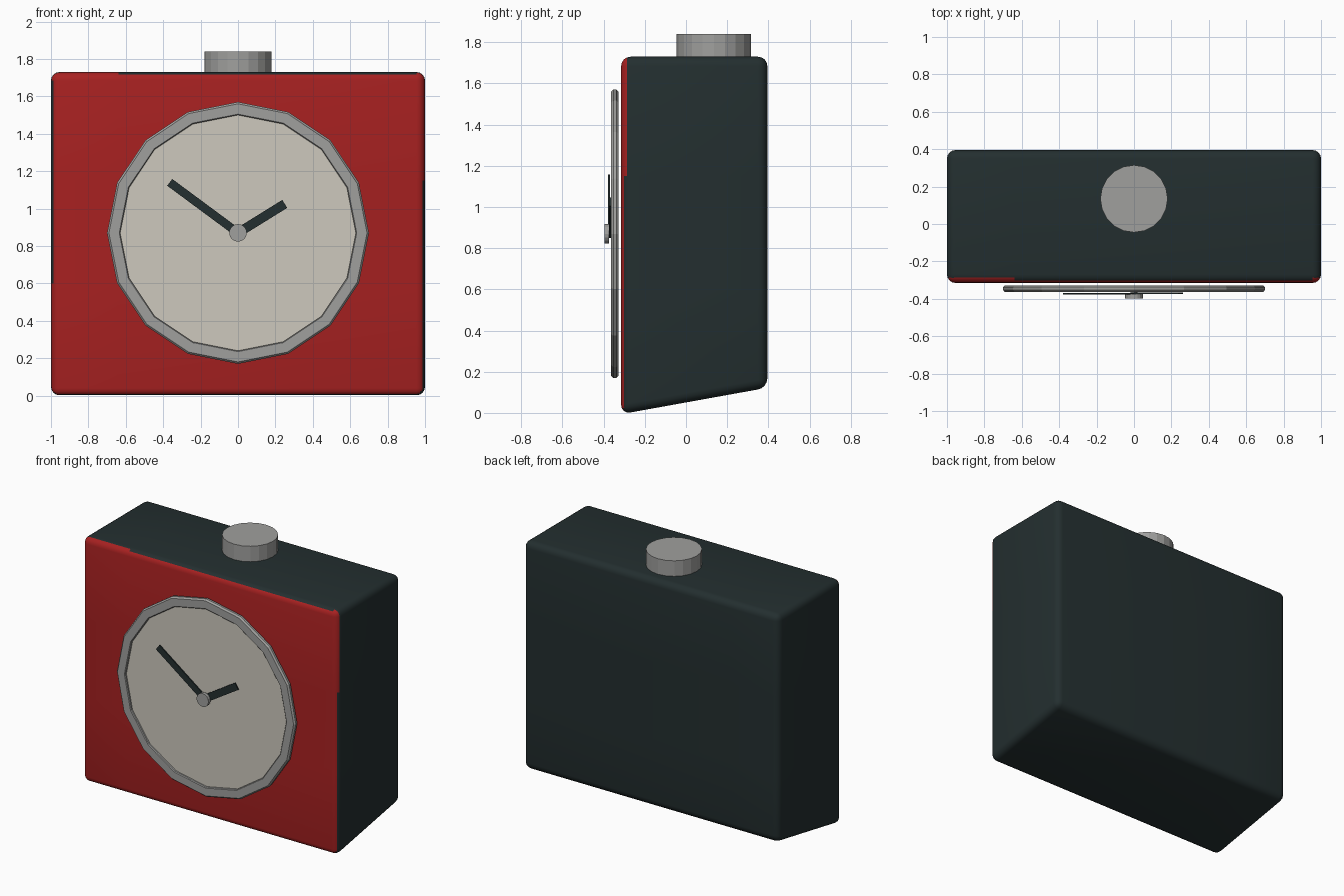
import bpy, bmesh, math
from mathutils import Vector, Matrix

if "Cube" in bpy.data.objects:
    bpy.data.objects.remove(bpy.data.objects["Cube"])


def material(name, rgb):
    m = bpy.data.materials.new(name)
    m.diffuse_color = (*rgb, 1)
    m.use_nodes = True
    m.node_tree.nodes["Principled BSDF"].inputs["Base Color"].default_value = m.diffuse_color
    return m


DARK = material("dark_slate", (0.017, 0.028, 0.029))
RED = material("red", (0.39, 0.015, 0.015))
GREY = material("metal_grey", (0.35, 0.35, 0.34))
CREAM = material("cream", (0.61, 0.58, 0.51))
CENTRE_Z = 0.87


def finish(name, bm, *mats, smooth=None):
    bmesh.ops.recalc_face_normals(bm, faces=bm.faces[:])
    me = bpy.data.meshes.new(name)
    bm.to_mesh(me)
    bm.free()
    for m in mats:
        me.materials.append(m)
    ob = bpy.data.objects.new(name, me)
    bpy.context.scene.collection.objects.link(ob)
    if smooth:
        bpy.ops.object.select_all(action='DESELECT')
        bpy.context.view_layer.objects.active = ob
        ob.select_set(True)
        bpy.ops.object.shade_smooth_by_angle(angle=math.radians(smooth))
    return ob


# Case: box with a sloping underside and rounded edges
bm = bmesh.new()
bmesh.ops.create_cube(bm, size=1)
for v in bm.verts:
    back, top = v.co.y > 0, v.co.z > 0
    v.co = (math.copysign(1, v.co.x), 0.395 if back else -0.315,
            1.73 if top else (0.122 if back else -0.006))
bmesh.ops.bevel(bm, geom=bm.edges[:], offset=0.045, segments=4,
                profile=0.5, affect='EDGES')
# Cuts where the red paint wraps further round the edge
for co, no in (((-0.64, 0, 0), (1, 0, 0)), ((0, 0, 1.15), (0, 0, 1)),
               ((0, 0, 0.6), (0, 0, 1))):
    bmesh.ops.bisect_plane(bm, geom=bm.verts[:] + bm.edges[:] + bm.faces[:],
                           plane_co=co, plane_no=no)
bmesh.ops.recalc_face_normals(bm, faces=bm.faces[:])
for f in bm.faces:
    c = f.calc_center_median()
    wrap = ((c.x < -0.64 and c.z > 1.69) or (c.x > 0.96 and c.z > 1.15)
            or (c.x < -0.96 and c.z < 0.6))
    f.material_index = int(f.normal.y < (-0.4 if wrap else -0.75))
finish("clock_case", bm, DARK, RED, smooth=40)


def cylinder(name, radius, depth, sides, matrix, mat, smooth=None):
    bm = bmesh.new()
    bmesh.ops.create_cone(bm, cap_ends=True, segments=sides, radius1=radius,
                          radius2=radius, depth=depth, matrix=matrix)
    return finish(name, bm, mat, smooth=smooth)


def facing_front(y):
    return Matrix.Translation((0, y, CENTRE_Z)) @ Matrix.Rotation(math.pi / 2, 4, 'X')


# Rim: sixteen-sided ring swept from a rounded section
section = [(0.63, -0.328), (0.69, -0.328), (0.70, -0.338), (0.70, -0.353),
           (0.69, -0.364), (0.635, -0.364), (0.63, -0.359)]
bm = bmesh.new()
rows = []
for i in range(16):
    a = 2 * math.pi * i / 16
    rows.append([bm.verts.new((r * math.sin(a), y, CENTRE_Z + r * math.cos(a)))
                 for r, y in section])
n = len(section)
for i in range(16):
    p, q = rows[i], rows[(i + 1) % 16]
    for j in range(n):
        k = (j + 1) % n
        bm.faces.new((p[j], p[k], q[k], q[j]))
finish("dial_rim", bm, GREY)

# Dial, hub and top button
cylinder("dial", 0.632, 0.018, 16, facing_front(-0.339), CREAM)
cylinder("hand_hub", 0.047, 0.022, 16, facing_front(-0.386), GREY)
cylinder("hub_pin", 0.02, 0.04, 12, facing_front(-0.360), GREY)
cylinder("top_button", 0.18, 0.115, 20, Matrix.Translation((0, 0.135, 1.782)), GREY)


# Hands: thin bars from the hub to their tips
def hand(name, tip, width, y):
    d = Vector((tip[0], 0, tip[1] - CENTRE_Z))
    bm = bmesh.new()
    bmesh.ops.create_cube(
        bm, size=1,
        matrix=Matrix.Translation(Vector((0, y, CENTRE_Z)) + d / 2)
        @ Matrix.Rotation(-math.atan2(d.z, d.x), 4, 'Y')
        @ Matrix.Diagonal((d.length, 0.008, width, 1)))
    finish(name, bm, DARK)


hand("minute_hand", (-0.365, 1.14), 0.045, -0.374)
hand("hour_hand", (0.25, 1.025), 0.05, -0.369)
